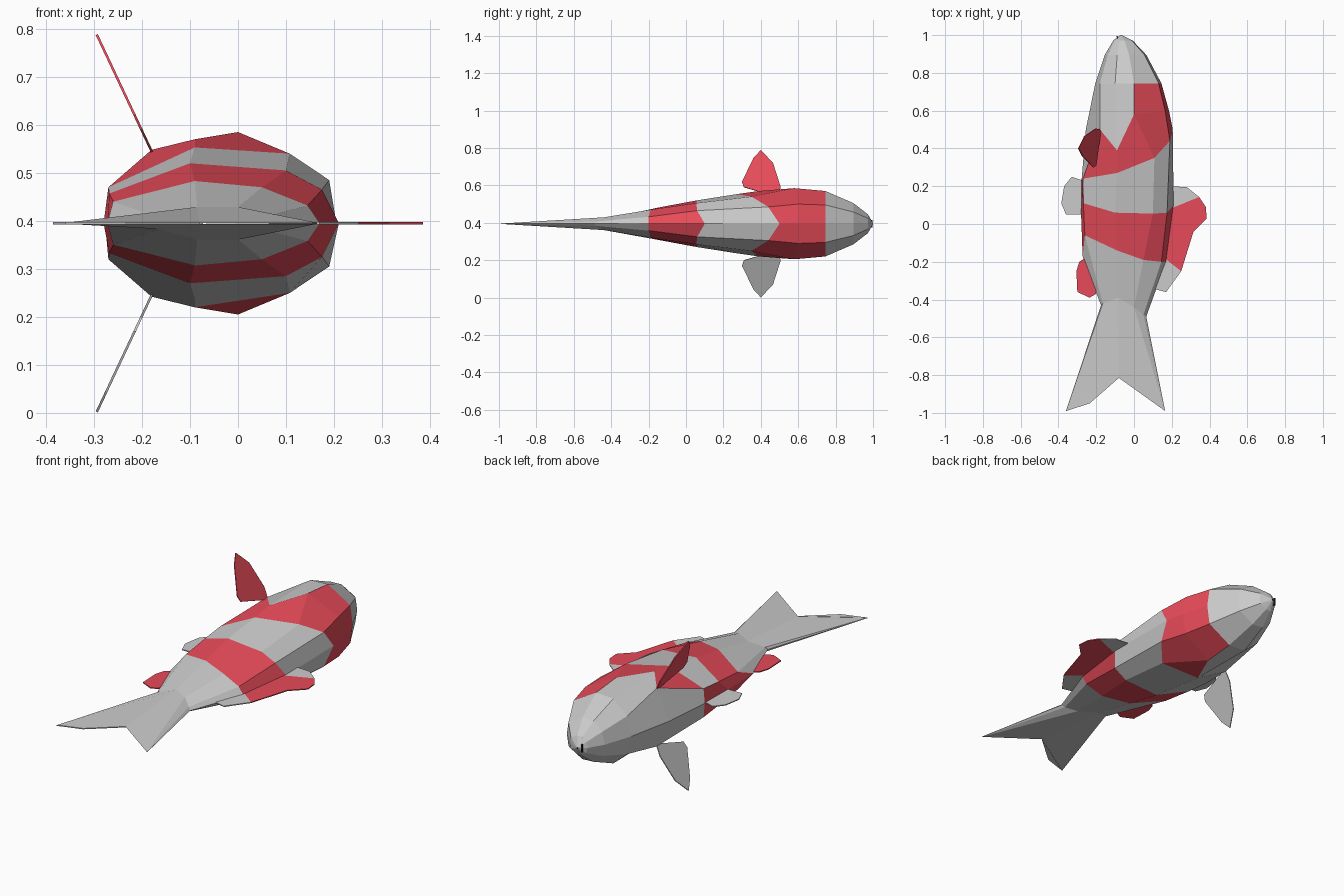
import bpy, math
from mathutils import Vector

if "Cube" in bpy.data.objects:
    bpy.data.objects.remove(bpy.data.objects["Cube"])

MID = 0.395  # height of the fish's plane of symmetry


def material(name, rgb):
    m = bpy.data.materials.new(name)
    m.diffuse_color = (*rgb, 1)
    m.use_nodes = True
    m.node_tree.nodes["Principled BSDF"].inputs["Base Color"].default_value = m.diffuse_color
    return m


RED = material("red", (0.8, 0.07, 0.1))
BLACK = material("black", (0.01, 0.01, 0.01))


def make(name, verts, faces, mat=None):
    me = bpy.data.meshes.new(name)
    me.from_pydata(verts, [], faces)
    me.validate()
    ob = bpy.data.objects.new(name, me)
    bpy.context.collection.objects.link(ob)
    if mat:
        me.materials.append(mat)
    return ob


# Half cross-sections from back to belly: (x, y, half width)
trunk = [
    [(.145, .745, 0), (.13, .745, .10), (0, .745, .175), (-.1, .745, .17), (-.18, .745, .10), (-.205, .745, 0)],
    [(.185, .6, 0), (.165, .6, .105), (0, .58, .19), (-.09, .39, .175), (-.18, .5, .153), (-.255, .5, 0)],
    [(.205, .5, 0), (.19, .44, .09), (.108, .35, .145), (-.09, .27, .158), (-.27, .24, .075), (-.277, .24, 0)],
    [(.21, .1, 0), (.175, .06, .07), (.1, .055, .11), (-.1, .06, .125), (-.268, .11, .062), (-.28, .05, 0)],
    [(.17, -.2, 0), (.145, -.2, .037), (.05, -.19, .075), (-.09, -.14, .088), (-.26, -.06, .045), (-.272, -.17, 0)],
    [(.065, -.49, 0), (.05, -.48, .012), (0, -.44, .034), (-.085, -.39, .034), (-.165, -.42, .012), (-.175, -.43, 0)],
]
tail_tips = [(.165, -.99, 0), (.165, -.99, .001), (.165, -.99, .001), (-.08, -.815, .001), (-.36, -.99, .001), (-.36, -.99, 0)]


# Head sections shrink towards the nose
def head(scale, y):
    return [(-.07 + (x + .07) * scale, y, h * scale) for x, _, h in trunk[0]]


rings = [head(.02, 1.0), head(.29, .972), head(.63, .895)] + trunk + [tail_tips]

# Skin cells (ring, strip) that are red on each side
both = {(3, 0), (3, 1), (4, 0), (4, 1), (5, 4), (6, 0), (6, 1), (6, 2), (6, 3), (6, 4)}
red_cells = {1: both | {(4, 2), (4, 3)}, -1: both}

verts, grey, red = [], [], []
for side in (1, -1):
    base = len(verts)
    verts += [(x, y, MID + side * h) for ring in rings for x, y, h in ring]
    for i in range(len(rings) - 1):
        for j in range(5):
            a = base + i * 6 + j
            quad = [a, a + 1, a + 7, a + 6][::side]
            if side == -1 and (i, j) == (4, 2):  # patch ends in a diagonal
                red.append([a, a + 6, a + 1])
                grey.append([a + 1, a + 6, a + 7])
            else:
                (red if (i, j) in red_cells[side] else grey).append(quad)

make("body", verts, grey)
make("red_markings", verts, red, RED)


# Fins: thin flat outlines
def fin(name, pts, mat=None, z=MID):
    pts = [p if len(p) == 3 else (*p, z) for p in pts]
    ob = make(name, pts, [range(len(pts))], mat)
    s = ob.modifiers.new("thickness", "SOLIDIFY")
    s.thickness = 0.005
    s.offset = 0
    return ob


fin("dorsal_fin_front", [(.19, .2), (.28, .195), (.345, .143), (.19, .08)])
fin("dorsal_fin_middle", [(.19, .08), (.345, .143), (.38, .09), (.385, .03), (.315, -.04), (.25, -.25), (.16, -.18)], RED)
fin("dorsal_fin_rear", [(.16, -.18), (.25, -.25), (.17, -.36), (.11, -.345)])
fin("pelvic_fin", [(-.27, .23), (-.33, .25), (-.37, .2), (-.385, .11), (-.36, .05), (-.27, .05)])
fin("anal_fin", [(-.26, -.18), (-.29, -.2), (-.305, -.25), (-.3, -.36), (-.235, -.39), (-.2, -.37), (-.2, -.33)], RED)
fin("tail_lobe", [(-.08, -.815), (-.235, -.95), (-.36, -.99)])

# Pectoral fins: (y, height from base), slanting outwards and down
outline = [(.5, -.01), (.505, .05), (.465, .175), (.4, .243), (.36, .2), (.3, .075), (.31, .045), (.38, .025)]
for side, name, mat in ((1, "left_pectoral_fin", RED), (-1, "right_pectoral_fin", None)):
    fin(name, [(-.18 - .47 * t, y, MID + side * (.15 + t)) for y, t in outline], mat)

# Eyes, one on each side of the head
for side in (1, -1):
    bpy.ops.mesh.primitive_uv_sphere_add(segments=8, ring_count=6, radius=.014,
                                         location=(-.03, .937, MID + side * .047))
    eye = bpy.context.object
    eye.name = "left_eye" if side == 1 else "right_eye"
    eye.data.materials.append(BLACK)

# Mouth
bpy.ops.mesh.primitive_cube_add(size=1, location=(-.088, .986, MID))
mouth = bpy.context.object
mouth.name = "mouth"
mouth.scale = (.006, .02, .04)
mouth.rotation_euler = (0, 0, math.radians(10))
mouth.data.materials.append(BLACK)
